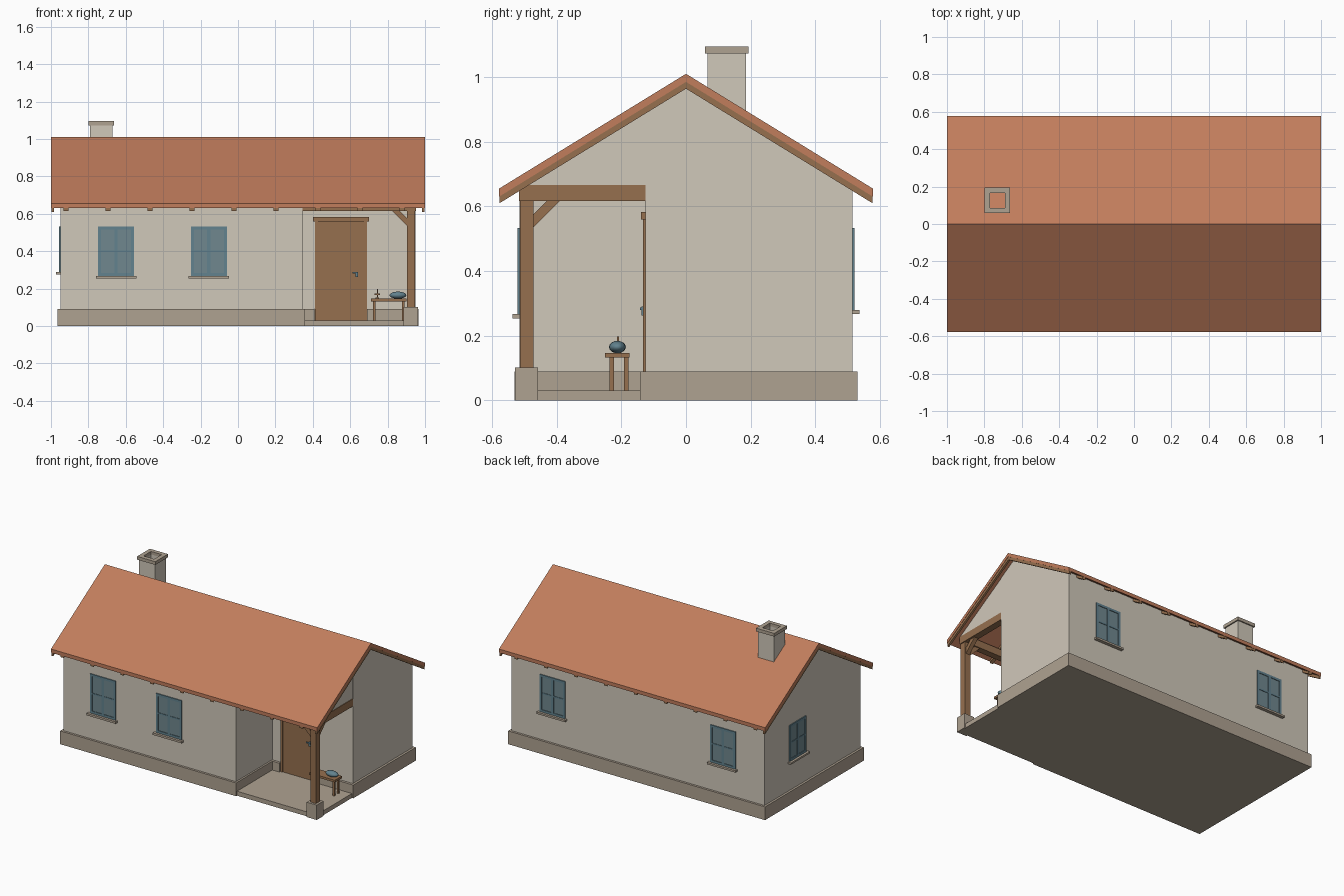
import bpy, bmesh, math
from mathutils import Matrix, Vector

cube = bpy.data.objects.get("Cube")
if cube:
    bpy.data.objects.remove(cube, do_unlink=True)


def material(name, *rgb):
    lin = [((c / 255 + 0.055) / 1.055) ** 2.4 for c in rgb] + [1]
    m = bpy.data.materials.new(name)
    m.use_nodes = True
    m.diffuse_color = lin
    m.node_tree.nodes["Principled BSDF"].inputs["Base Color"].default_value = lin
    return m


PLASTER = material("plaster", 208, 200, 186)
STONE = material("stone", 175, 162, 145)
WOOD = material("wood", 150, 112, 79)
TILE = material("roof_tile", 193, 125, 92)
FRAME = material("blue_paint", 98, 130, 142)
GLASS = material("glass", 112, 135, 142)


def finish(name, bm, mat):
    bmesh.ops.recalc_face_normals(bm, faces=bm.faces)
    me = bpy.data.meshes.new(name)
    bm.to_mesh(me)
    bm.free()
    me.materials.append(mat)
    ob = bpy.data.objects.new(name, me)
    bpy.context.collection.objects.link(ob)
    return ob


def boxes(name, mat, spans, matrix=Matrix()):
    """One object from boxes given as (x0, x1, y0, y1, z0, z1)."""
    bm = bmesh.new()
    for x0, x1, y0, y1, z0, z1 in spans:
        m = Matrix.Translation(((x0 + x1) / 2, (y0 + y1) / 2, (z0 + z1) / 2))
        m = m @ Matrix.Diagonal((x1 - x0, y1 - y0, z1 - z0, 1))
        bmesh.ops.create_cube(bm, size=1, matrix=matrix @ m)
    return finish(name, bm, mat)


def prism(name, mat, outline, a, b, axis="x"):
    """Extrude a flat outline between a and b along an axis."""
    place = {"x": lambda p, d: (d, p[0], p[1]),
             "y": lambda p, d: (p[0], d, p[1]),
             "z": lambda p, d: (p[0], p[1], d)}[axis]
    bm = bmesh.new()
    face = bm.faces.new([bm.verts.new(place(p, a)) for p in outline])
    ext = bmesh.ops.extrude_face_region(bm, geom=[face])
    verts = [v for v in ext["geom"] if isinstance(v, bmesh.types.BMVert)]
    bmesh.ops.translate(bm, verts=verts, vec=Vector(place((0, 0), b - a)))
    return finish(name, bm, mat)


# Main dimensions
RIDGE, SLOPE, EAVE = 1.01, 0.614, 0.578
TILE_T, RAFTER_T = 0.025, 0.021
WX, WY = 0.95, 0.515
PORCH_X, PORCH_Y = 0.345, -0.125
BASE = 0.09


def under(y, drop=TILE_T):
    return RIDGE - drop - SLOPE * abs(y)


def chevron(reach, top, bottom):
    ys = (-reach, 0, reach)
    return [(y, under(y, top)) for y in ys] + [(y, under(y, bottom)) for y in ys[::-1]]


# Plastered walls, with the porch cut out of the front right corner
prism("main_walls", PLASTER,
      [(-WY, BASE), (-WY, under(WY)), (0, under(0)), (WY, under(WY)), (WY, BASE)],
      -WX, PORCH_X)
prism("porch_side_walls", PLASTER,
      [(PORCH_Y, BASE), (PORCH_Y, under(PORCH_Y)), (0, under(0)),
       (WY, under(WY)), (WY, BASE)], PORCH_X, WX)
prism("porch_gable", PLASTER,
      [(-WY, 0.66), (-WY, under(WY)), (PORCH_Y, under(PORCH_Y)), (PORCH_Y, 0.66)],
      0.91, WX - 0.002)

# Stone plinth with a gap for the door, and the porch floor
prism("plinth", STONE,
      [(-0.965, -0.53), (0.357, -0.53), (0.357, -0.142), (0.41, -0.142),
       (0.41, -0.115), (0.69, -0.115), (0.69, -0.142), (0.965, -0.142),
       (0.965, 0.53), (-0.965, 0.53)], 0, BASE, "z")
boxes("porch_floor", STONE, [(0.35, 0.955, -0.52, -0.11, 0, 0.03)])

# Roof covering, verge boards and rafters
prism("roof", TILE, chevron(EAVE, 0, TILE_T), -1, 1)
for side, x in (("right", -0.998), ("left", 0.984)):
    prism(side + "_verge_board", WOOD,
          chevron(EAVE - 0.001, TILE_T, TILE_T + RAFTER_T), x, x + 0.014)
for i in range(9):
    x = -0.92 + 0.2246 * i
    prism("rafter_%d" % (i + 1), WOOD,
          chevron(EAVE - 0.006, TILE_T, TILE_T + RAFTER_T - 0.003), x - 0.0125, x + 0.0125)

# Hollow chimney with a projecting cap
CX, CY = -0.73, 0.126


def square_tube(name, mat, half, hole, z0, z1):
    spans = []
    for s in (-1, 1):
        lo, hi = sorted((s * hole, s * half))
        spans.append((CX + lo, CX + hi, CY - half, CY + half, z0, z1))
        spans.append((CX - hole, CX + hole, CY + lo, CY + hi, z0, z1))
    boxes(name, mat, spans)


square_tube("chimney", PLASTER, 0.06, 0.04, 0.8, 1.075)
square_tube("chimney_cap", STONE, 0.068, 0.04, 1.073, 1.095)


# Windows: two casements of two panes, with a sill
def window(name, pos, turn, w, z0, sill_h):
    z1, h, b = 0.533, w / 2, 0.016
    mid = (z0 + z1) / 2
    m = Matrix.Translation((*pos, 0)) @ Matrix.Rotation(turn, 4, "Z")
    boxes(name + "_frame", FRAME, [
        (-h, -h + b, -0.006, 0.01, z0, z1), (h - b, h, -0.006, 0.01, z0, z1),
        (-h + b, h - b, -0.006, 0.01, z0, z0 + b),
        (-h + b, h - b, -0.006, 0.01, z1 - b, z1),
        (-0.009, 0.009, -0.006, 0.01, z0 + b, z1 - b),
        (-h + b, -0.009, -0.005, 0.01, mid - 0.005, mid + 0.005),
        (0.009, h - b, -0.005, 0.01, mid - 0.005, mid + 0.005)], m)
    boxes(name + "_glass", GLASS, [(-h + b, h - b, -0.002, 0.008, z0 + b, z1 - b)], m)
    boxes(name + "_sill", STONE,
          [(-h - 0.012, h + 0.012, -0.022, 0.01, z0 - sill_h, z0)], m)


for i, x in enumerate((-0.652, -0.156)):
    window("front_window_%d" % (i + 1), (x, -WY), 0, 0.193, 0.267, 0.014)
for i, x in enumerate((-0.64, 0.64)):
    window("back_window_%d" % (i + 1), (x, WY), math.pi, 0.19, 0.28, 0.013)
window("side_window", (-WX, 0.16), -math.pi / 2, 0.18, 0.288, 0.012)

# Door, its surround and its handle
boxes("door", WOOD, [(0.425, 0.677, -0.128, -0.11, 0.03, 0.56)])
boxes("door_surround", WOOD, [
    (0.411, 0.427, -0.133, -0.11, 0.03, 0.56),
    (0.675, 0.691, -0.133, -0.11, 0.03, 0.56),
    (0.401, 0.701, -0.139, -0.11, 0.56, 0.583)])
boxes("door_handle", FRAME, [
    (0.612, 0.642, -0.142, -0.136, 0.28, 0.288),
    (0.628, 0.642, -0.138, -0.127, 0.262, 0.29)])

# Porch timber frame
boxes("porch_post_base", STONE, [(0.886, 0.962, -0.529, -0.457, 0, 0.101)])
boxes("porch_post", WOOD, [(0.903, 0.946, -0.514, -0.471, 0.1, 0.617)])
boxes("porch_front_beam", WOOD, [(PORCH_X, 0.952, -0.516, -0.471, 0.616, 0.666)])
boxes("porch_side_beam", WOOD, [(0.905, 0.952, -0.471, PORCH_Y, 0.616, 0.666)])


def brace(corner, sign):
    return [(corner, 0.536), (corner + sign * 0.081, 0.617),
            (corner + sign * 0.041, 0.617), (corner, 0.576)]


prism("side_brace", WOOD, brace(-0.471, 1), 0.911, 0.939)
prism("front_brace", WOOD, brace(0.903, -1), -0.506, -0.478, "y")

# Bench with a bowl and a small candlestick
boxes("bench", WOOD, [(0.71, 0.902, -0.25, -0.174, 0.132, 0.147)] + [
    (x, x + 0.012, y, y + 0.014, 0.03, 0.132)
    for x in (0.723, 0.877) for y in (-0.236, -0.192)])
bm = bmesh.new()
bmesh.ops.create_uvsphere(
    bm, u_segments=16, v_segments=10, radius=1,
    matrix=Matrix.Translation((0.855, -0.212, 0.165)) @ Matrix.Diagonal((0.045, 0.026, 0.019, 1)))
bowl = finish("bowl", bm, FRAME)
for p in bowl.data.polygons:
    p.use_smooth = True
boxes("candlestick", WOOD, [
    (0.735, 0.755, -0.22, -0.2, 0.147, 0.153),
    (0.742, 0.748, -0.213, -0.207, 0.153, 0.197),
    (0.731, 0.759, -0.215, -0.205, 0.167, 0.174)])
